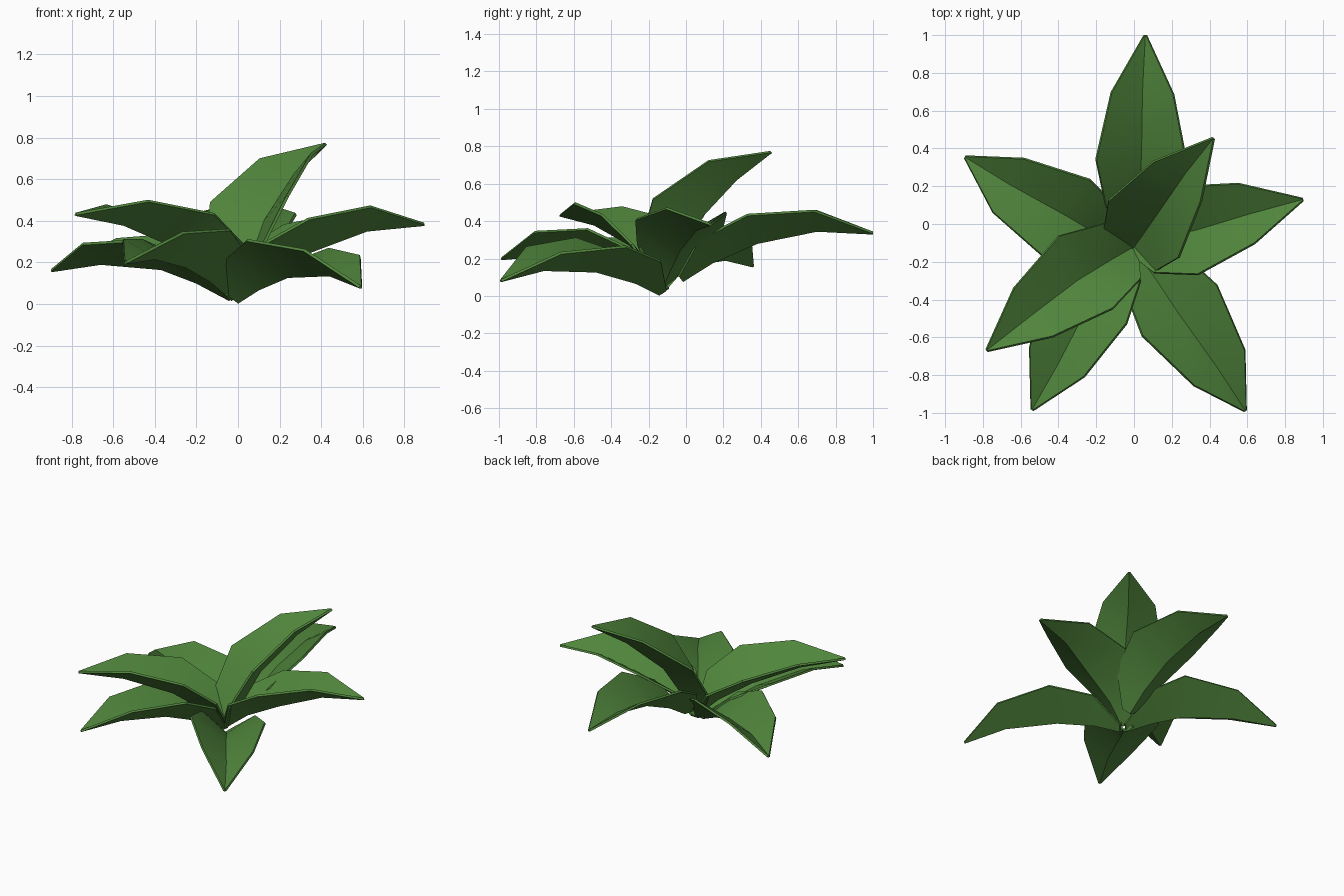
import bpy, bmesh
from mathutils import Vector

if "Cube" in bpy.data.objects:
    bpy.data.objects.remove(bpy.data.objects["Cube"])

green = bpy.data.materials.new("leaf_green")
green.diffuse_color = (0.08, 0.235, 0.045, 1)
green.use_nodes = True
green.node_tree.nodes["Principled BSDF"].inputs["Base Color"].default_value = green.diffuse_color

# half width and edge lift at each station along the leaf
HALF = [0.045, 0.175, 0.24, 0.165, 0.006]
LIFT = [0.03, 0.135, 0.155, 0.105, 0.003]


def leaf(name, rib, roll=0.0):
    """V-folded leaf around a five-point midrib."""
    pts = [Vector(p) for p in rib]
    bm = bmesh.new()
    rows = []
    for i, p in enumerate(pts):
        a, b = pts[max(i - 1, 0)], pts[min(i + 1, 4)]
        t = (b - a).normalized()
        side = t.cross(Vector((0, 0, 1))).normalized()
        up = side.cross(t).normalized()
        s = (side + up * roll).normalized()
        u = s.cross(t).normalized()
        rows.append([bm.verts.new(q) for q in (
            p - s * HALF[i] + u * LIFT[i], p, p + s * HALF[i] + u * LIFT[i])])
    for r, q in zip(rows, rows[1:]):
        for k in (0, 1):
            bm.faces.new((r[k], r[k + 1], q[k + 1], q[k]))
    bm.normal_update()
    me = bpy.data.meshes.new(name)
    bm.to_mesh(me)
    bm.free()
    me.materials.append(green)
    ob = bpy.data.objects.new(name, me)
    bpy.context.collection.objects.link(ob)
    m = ob.modifiers.new("thickness", 'SOLIDIFY')
    m.thickness = 0.014
    m.offset = 0
    bpy.context.view_layer.objects.active = ob
    ob.select_set(True)
    bpy.ops.object.modifier_apply(modifier=m.name)
    bpy.ops.object.shade_smooth_by_angle(angle=0.52)
    ob.select_set(False)


# midribs from base to tip
leaf("back_leaf", [(0.02, -0.02, 0.08), (0.03, 0.14, 0.18), (0.04, 0.38, 0.285),
                   (0.045, 0.70, 0.35), (0.06, 1.0, 0.335)])
leaf("right_leaf", [(0.0, -0.125, 0.05), (0.13, -0.08, 0.15), (0.34, -0.03, 0.25),
                    (0.62, 0.055, 0.355), (0.895, 0.13, 0.382)], 0.07)
leaf("front_right_leaf", [(0.0, -0.14, 0.008), (0.1, -0.27, 0.072), (0.24, -0.48, 0.132),
                          (0.44, -0.76, 0.14), (0.59, -0.99, 0.08)], 0.09)
leaf("front_left_leaf", [(-0.03, -0.13, 0.02), (-0.13, -0.26, 0.11), (-0.25, -0.45, 0.18),
                         (-0.4, -0.74, 0.22), (-0.54, -0.985, 0.198)], -0.11)
leaf("left_leaf", [(-0.04, -0.13, 0.02), (-0.2, -0.05, 0.105), (-0.37, 0.05, 0.17),
                   (-0.66, 0.21, 0.195), (-0.895, 0.355, 0.16)], 0.07)
leaf("upper_left_leaf", [(-0.015, -0.13, 0.05), (-0.12, -0.19, 0.155), (-0.3, -0.3, 0.275),
                         (-0.55, -0.49, 0.383), (-0.78, -0.67, 0.43)], -0.07)
leaf("upright_leaf", [(0.0, -0.125, 0.04), (0.05, -0.055, 0.175), (0.13, 0.06, 0.4),
                      (0.275, 0.27, 0.625), (0.42, 0.453, 0.767)], 0.1)
